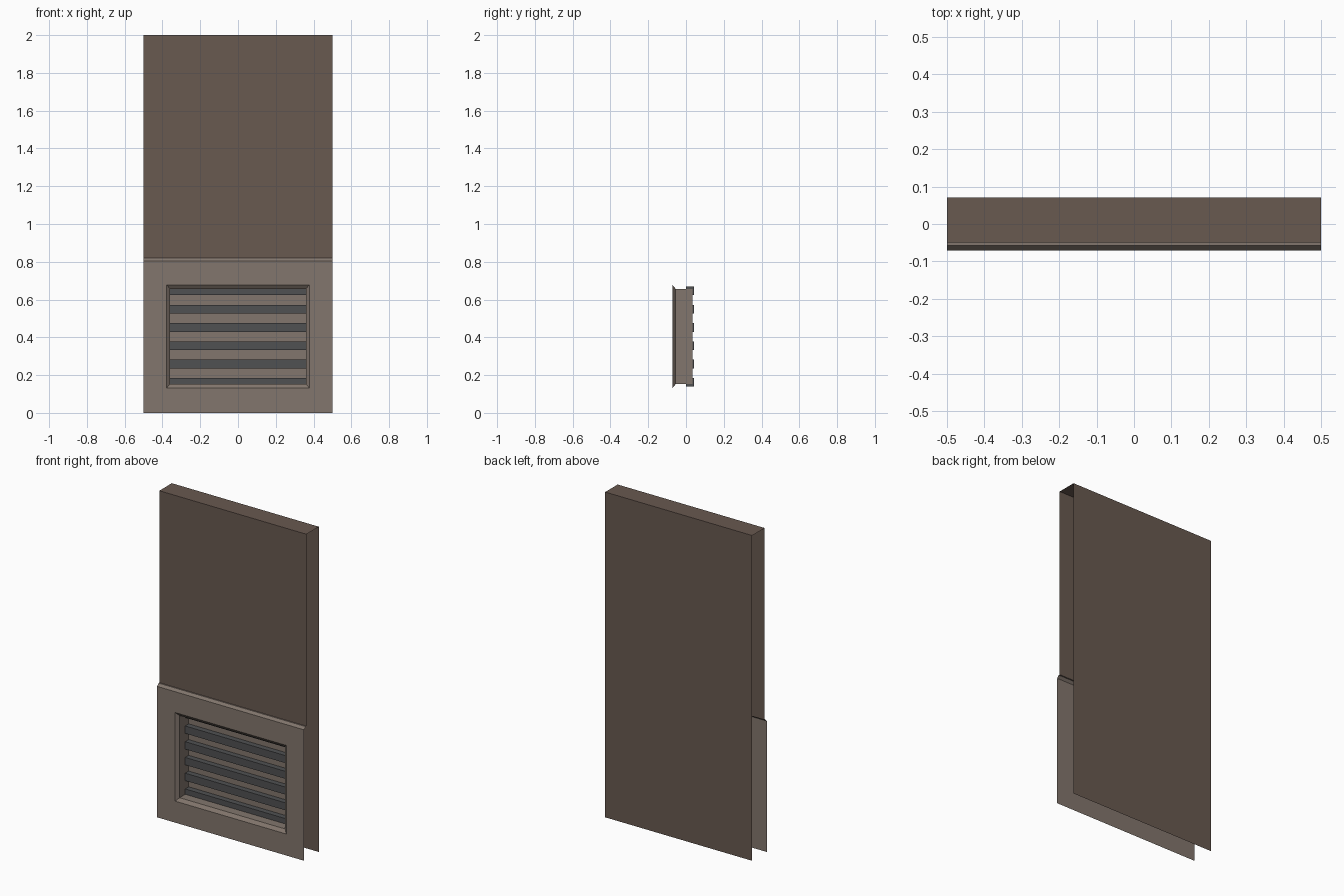
import bpy, bmesh

if "Cube" in bpy.data.objects:
    bpy.data.objects.remove(bpy.data.objects["Cube"])

def material(name, rgb):
    m = bpy.data.materials.new(name)
    m.diffuse_color = (*rgb, 1)
    m.use_nodes = True
    m.node_tree.nodes["Principled BSDF"].inputs["Base Color"].default_value = m.diffuse_color
    return m

brown = material("dark_brown", (0.14, 0.10, 0.08))
taupe = material("taupe", (0.225, 0.182, 0.153))
grey = material("slat_grey", (0.08, 0.082, 0.085))

def finish(bm, name, mat):
    bmesh.ops.remove_doubles(bm, verts=bm.verts[:], dist=1e-5)
    me = bpy.data.meshes.new(name)
    bm.to_mesh(me)
    bm.free()
    me.materials.append(mat)
    ob = bpy.data.objects.new(name, me)
    bpy.context.collection.objects.link(ob)
    return ob

def strip(bm, profile, hx=0.5):
    """Open sheet: a (y, z) profile drawn out along x."""
    rows = [[bm.verts.new((x, y, z)) for x in (-hx, hx)] for y, z in profile]
    for a, b in zip(rows, rows[1:]):
        bm.faces.new((a[0], a[1], b[1], b[0]))

# Wall sheet: upper front, top and back, open at the sides and bottom
bm = bmesh.new()
strip(bm, [(-0.05, 0.82), (-0.05, 2), (0.071, 2), (0.071, 0)])
finish(bm, "wall_sheet", brown)

# Lower panel: frame, bevelled opening, recess and its back, plus top ledge
bm = bmesh.new()
rings = []
for hx, z0, z1, y in [(0.5, 0, 0.805, -0.071), (0.378, 0.132, 0.677, -0.071),
                      (0.359, 0.152, 0.657, -0.055), (0.359, 0.152, 0.657, 0.034)]:
    rings.append([bm.verts.new((x, y, z)) for x, z in
                  ((-hx, z0), (hx, z0), (hx, z1), (-hx, z1))])
for a, b in zip(rings, rings[1:]):
    for i in range(4):
        j = (i + 1) % 4
        bm.faces.new((a[i], a[j], b[j], b[i]))
bm.faces.new(rings[-1])
strip(bm, [(-0.071, 0.805), (-0.058, 0.82), (-0.05, 0.82)])
finish(bm, "vent_panel", taupe)

# Vent slats
for k in range(6):
    bm = bmesh.new()
    bmesh.ops.create_cube(bm, size=1)
    for v in bm.verts:
        v.co = (v.co.x * 0.718, v.co.y * 0.042 + 0.021,
                v.co.z * 0.046 + 0.162 + k * 0.0968)
    finish(bm, f"vent_slat_{k + 1}", grey)
